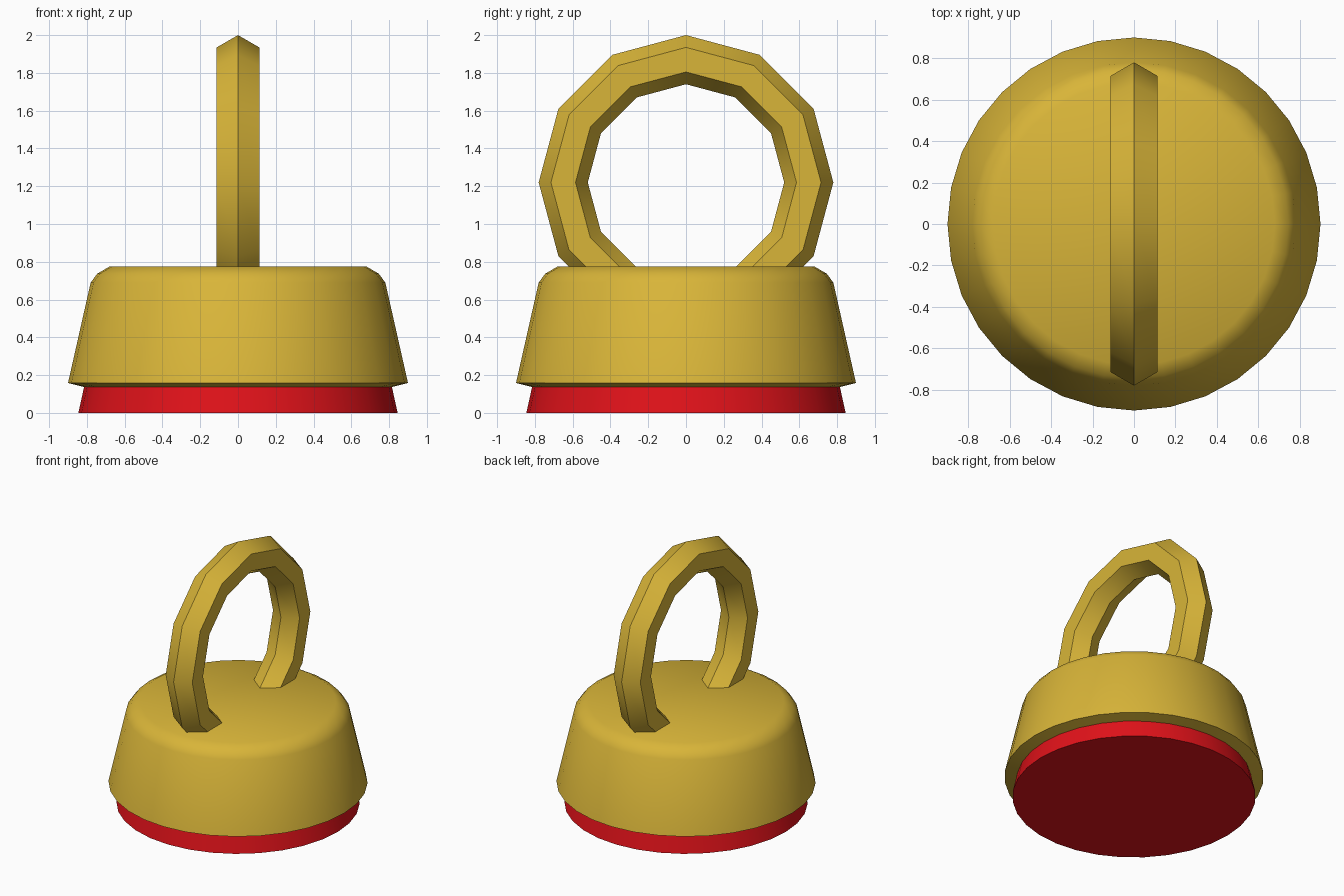
import bpy, bmesh
from math import radians, cos, sin, pi

if "Cube" in bpy.data.objects:
    bpy.data.objects.remove(bpy.data.objects["Cube"])

SIDES = 32


def material(name, color):
    m = bpy.data.materials.new(name)
    m.diffuse_color = color
    m.use_nodes = True
    m.node_tree.nodes["Principled BSDF"].inputs["Base Color"].default_value = m.diffuse_color
    return m


def finish(obj, mat):
    obj.data.materials.append(mat)
    bpy.ops.object.select_all(action='DESELECT')
    obj.select_set(True)
    bpy.context.view_layer.objects.active = obj
    bpy.ops.object.shade_smooth_by_angle(angle=radians(40))


def lathe(name, profile, mat, cap_bottom=False, cap_top=False):
    """Revolve (radius, z) points, listed from bottom to top, around z."""
    bm = bmesh.new()
    rings = [[bm.verts.new((r * cos(2 * pi * i / SIDES), r * sin(2 * pi * i / SIDES), z))
              for i in range(SIDES)] for r, z in profile]
    for low, high in zip(rings, rings[1:]):
        for i in range(SIDES):
            j = (i + 1) % SIDES
            bm.faces.new((low[i], low[j], high[j], high[i]))
    if cap_bottom:
        bm.faces.new(rings[0][::-1])
    if cap_top:
        bm.faces.new(rings[-1])
    mesh = bpy.data.meshes.new(name)
    bm.to_mesh(mesh)
    bm.free()
    obj = bpy.data.objects.new(name, mesh)
    bpy.context.collection.objects.link(obj)
    finish(obj, mat)


gold = material("gold", (0.69, 0.46, 0.04, 1))
red = material("red", (0.75, 0.006, 0.01, 1))

# Red base pad, its top joined to the underside of the body
lathe("base_pad", [(0.845, 0), (0.815, 0.137)], red, cap_bottom=True)

# Tapered body with a rounded shoulder and flat top
lathe("body", [(0.815, 0.137), (0.90, 0.158), (0.78, 0.69),
               (0.745, 0.737), (0.68, 0.775)], gold, cap_top=True)

# Upright ring handle, sunk into the body
bpy.ops.mesh.primitive_torus_add(major_segments=12, minor_segments=6,
                                 major_radius=0.65, minor_radius=0.13,
                                 location=(0, 0, 1.22), rotation=(0, pi / 2, 0))
handle = bpy.context.object
handle.name = "ring_handle"
finish(handle, gold)
